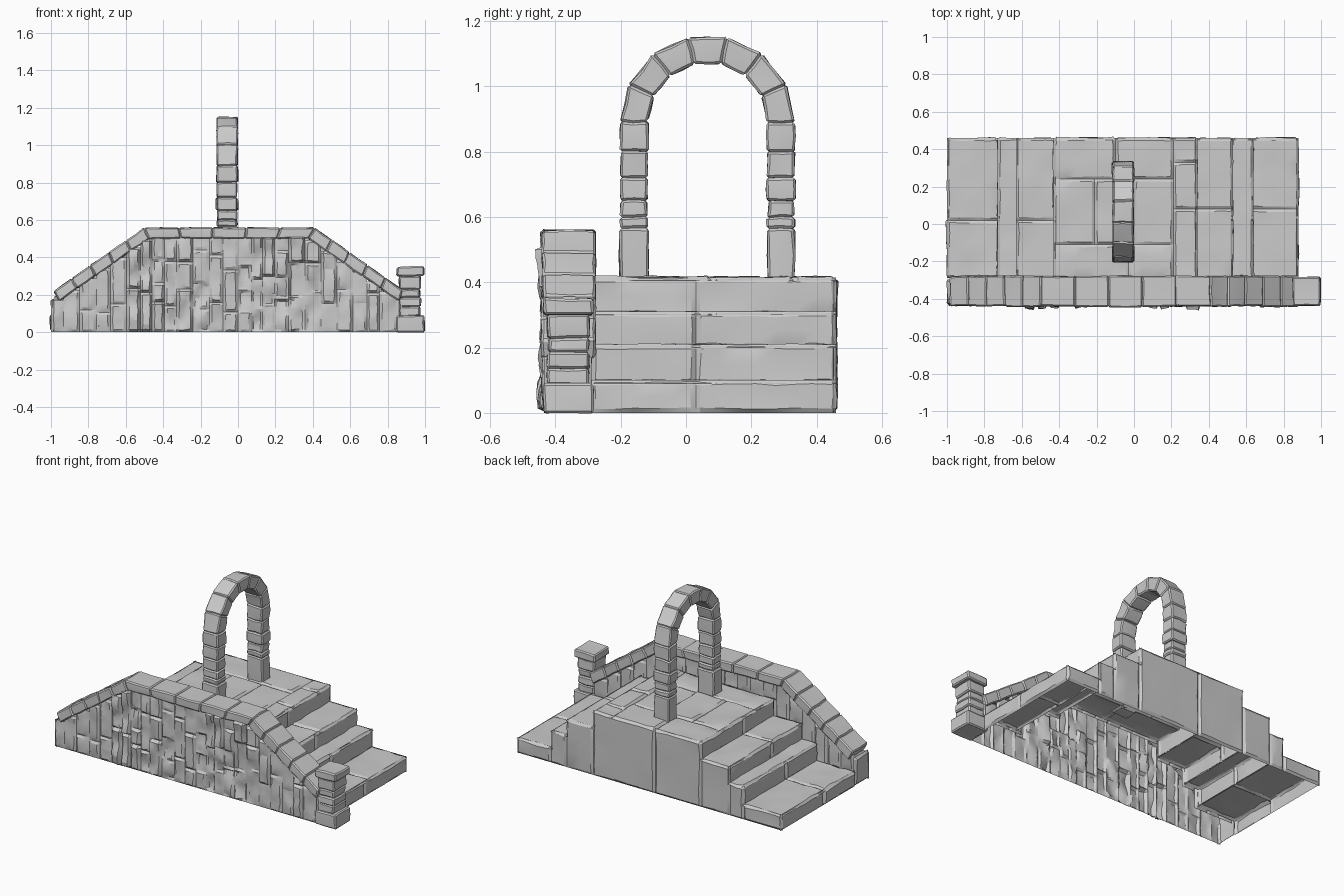
import bpy, bmesh, math, random
from mathutils import Vector as V, noise

if "Cube" in bpy.data.objects:
    bpy.data.objects.remove(bpy.data.objects["Cube"])

random.seed(7)


def finish(bm, name, angle=20):
    me = bpy.data.meshes.new(name)
    bm.to_mesh(me)
    bm.free()
    ob = bpy.data.objects.new(name, me)
    bpy.context.collection.objects.link(ob)
    bpy.ops.object.select_all(action='DESELECT')
    ob.select_set(True)
    bpy.context.view_layer.objects.active = ob
    bpy.ops.object.shade_smooth_by_angle(angle=math.radians(angle))
    return ob


# Open stone face: chipped rim sunk by depth, noisy chiselled middle
def panel(bm, o, u, v, depth=0.01, rough=0.006, cell=0.06):
    o, u, v = V(o), V(u), V(v)
    n = u.cross(v).normalized()
    shift = random.uniform(-0.5, 0.5) * rough

    def stops(length):
        w = min(0.014, length * 0.2) / length
        k = max(2, round(length / cell))
        return [0] + [w + (1 - 2 * w) * i / k for i in range(k + 1)] + [1]

    us, vs = stops(u.length), stops(v.length)
    grid = []
    for i, a in enumerate(us):
        row = []
        for j, b in enumerate(vs):
            p = o + u * a + v * b
            rim = i in (0, len(us) - 1) or j in (0, len(vs) - 1)
            if rim:
                p -= n * depth
            else:
                p += n * (shift + rough * noise.noise(p * 9))
                p += noise.noise_vector(p * 23) * 0.006
            row.append(bm.verts.new(p))
        grid.append(row)
    for i in range(len(us) - 1):
        for j in range(len(vs) - 1):
            bm.faces.new((grid[i][j], grid[i + 1][j], grid[i + 1][j + 1], grid[i][j + 1]))


# Six-sided stone: quad outline pushed along a vector
def block(bm, quad, push):
    a = [bm.verts.new(V(p)) for p in quad]
    b = [bm.verts.new(V(p) + V(push)) for p in quad]
    bm.faces.new(a)
    bm.faces.new(b[::-1])
    for i in range(4):
        bm.faces.new((a[i], b[i], b[(i + 1) % 4], a[(i + 1) % 4]))


def box(bm, lo, hi):
    (x0, y0, z0), (x1, y1, z1) = lo, hi
    block(bm, [(x0, y0, z0), (x1, y0, z0), (x1, y1, z0), (x0, y1, z0)], (0, 0, z1 - z0))


def finish_blocks(bm, name, bevel=0.007, rough=0.006):
    bmesh.ops.recalc_face_normals(bm, faces=bm.faces[:])
    bmesh.ops.bevel(bm, geom=bm.edges[:], offset=bevel, segments=1, affect='EDGES')
    long_edges = [e for e in bm.edges if e.calc_length() > 0.03]
    bmesh.ops.subdivide_edges(bm, edges=long_edges, cuts=1, use_grid_fill=True)
    for vert in bm.verts:
        vert.co += noise.noise_vector(vert.co * 19) * rough
    return finish(bm, name)


Y0, Y1 = -0.29, 0.46
LEFT = [(-1.0, -0.73, 0.10), (-0.73, -0.63, 0.21), (-0.63, -0.43, 0.31)]
RIGHT = [(0.64, 0.88, 0.10), (0.53, 0.64, 0.21), (0.34, 0.53, 0.31)]
TOP = 0.415

# Stair treads
bm = bmesh.new()
for side, cut in ((LEFT, 0.02), (RIGHT, 0.08)):
    for i, (x0, x1, z) in enumerate(side):
        a, b = (x0, x1 + 0.015) if side is LEFT else (x0 - 0.015, x1)
        rows = [Y0, cut if i != 1 else Y1, Y1]
        for y0, y1 in zip(rows, rows[1:]):
            if y1 > y0:
                panel(bm, (a, y0, z), (b - a, 0, 0), (0, y1 - y0, 0))
finish(bm, "stair_treads")

# Platform paving in uneven rows
bm = bmesh.new()
for y0, y1, xs in ((Y0, -0.11, (-0.43, -0.03, 0.21)),
                   (-0.11, 0.24, (-0.43, -0.21, 0.0, 0.21)),
                   (0.24, Y1, (-0.43, -0.1, 0.21))):
    for x0, x1 in zip(xs, xs[1:]):
        panel(bm, (x0, y0, TOP), (x1 - x0, 0, 0), (0, y1 - y0, 0))
for y0, y1 in ((Y0, 0.08), (0.08, 0.33), (0.33, Y1)):
    panel(bm, (0.21, y0, TOP), (0.13, 0, 0), (0, y1 - y0, 0))
finish(bm, "platform_paving")

# Stair risers
bm = bmesh.new()
for side in (LEFT, RIGHT):
    heights = [0.0] + [s[2] for s in side] + [TOP]
    outer = [s[0] if side is LEFT else s[1] for s in side]
    outer.append(-0.43 if side is LEFT else 0.34)
    for i, x in enumerate(outer):
        lo = heights[i] - (0.012 if i else 0)
        rise = heights[i + 1] - lo
        for y0, y1 in ((Y0, 0.03), (0.03, Y1)):
            if side is LEFT:
                panel(bm, (x, y1, lo), (0, y0 - y1, 0), (0, 0, rise))
            else:
                panel(bm, (x, y0, lo), (0, y1 - y0, 0), (0, 0, rise))
finish(bm, "stair_risers")

# Large slabs closing the back of the stairs
bm = bmesh.new()
for x0, x1, z in LEFT + RIGHT + [(-0.43, -0.1, TOP), (-0.1, 0.34, TOP)]:
    panel(bm, (x1, Y1, 0), (x0 - x1, 0, 0), (0, 0, z), cell=0.09)
finish(bm, "back_wall")


# Underside height of the coping over the parapet
def coping_z(x):
    return min(0.50, 0.50 + (x + 0.47) * 0.69, 0.50 - (x - 0.37) * 0.69)


# Rough outer face of the parapet, in broken vertical courses
bm = bmesh.new()
x = -1.0
while x < 0.87:
    w = min(random.uniform(0.06, 0.09), 0.88 - x)
    top, z = coping_z(x + w / 2) + 0.015, 0.0
    while z < top - 0.001:
        h = random.uniform(0.10, 0.26)
        if top - z - h < 0.06:
            h = top - z
        centre = V((x, 0, z))
        worn = min((centre - V((-0.42, 0, 0.1))).length, (centre - V((0.2, 0, 0.15))).length) < 0.24
        panel(bm, (x, -0.432, z), (w, 0, 0), (0, 0, h), 0.008, 0.03 if worn else 0.012, 0.03)
        z += h
    x += w
finish(bm, "parapet_front")

# Inner face of the parapet, above the treads
bm = bmesh.new()
for i in range(20):
    x, w = -0.98 + i * 0.092, 0.092
    low = min([s[2] for s in LEFT + RIGHT if s[0] < x + w and s[1] > x] or [TOP]) - 0.02
    top = coping_z(x + w / 2) + 0.015
    panel(bm, (x + w, -0.295, low), (-w, 0, 0), (0, 0, top - low), 0.008, 0.006, 0.04)
panel(bm, (-0.995, -0.29, 0), (0, -0.145, 0), (0, 0, 0.18))
panel(bm, (0.87, -0.435, 0), (0, 0.145, 0), (0, 0, 0.18))
finish(bm, "parapet_inner")

# Coping stones along the slope, flat and slope
bm = bmesh.new()
upper = [V((-0.985, 0, 0.22)), V((-0.50, 0, 0.56)), V((0.41, 0, 0.56)), V((0.88, 0, 0.225))]
lower = [V((-0.955, 0, 0.165)), V((-0.475, 0, 0.50)), V((0.375, 0, 0.50)), V((0.86, 0, 0.165))]
for k, count in enumerate((5, 5, 5)):
    for i in range(count):
        s, t = i / count, (i + 1) / count
        quad = [lower[k].lerp(lower[k + 1], s), lower[k].lerp(lower[k + 1], t),
                upper[k].lerp(upper[k + 1], t), upper[k].lerp(upper[k + 1], s)]
        grow = random.uniform(0, 0.006)
        block(bm, [q + V((0, -0.438 - grow, 0)) for q in quad], (0, 0.16 + grow, 0))
finish_blocks(bm, "parapet_coping")

# End post: plinth, stacked shaft, cap
bm = bmesh.new()
box(bm, (0.845, -0.437, 0), (0.997, -0.283, 0.09))
levels = (0.085, 0.135, 0.185, 0.23, 0.30)
for z0, z1 in zip(levels, levels[1:]):
    g = random.uniform(0, 0.008)
    box(bm, (0.868 - g, -0.418 - g, z0), (0.97 + g, -0.303 + g, z1))
box(bm, (0.848, -0.437, 0.30), (0.995, -0.283, 0.35))
finish_blocks(bm, "end_post")

# Arch: two stacked legs and a ring of seven wedge stones
bm = bmesh.new()
AX, AW, CY, CZ, RO, RI = -0.114, 0.112, 0.066, 0.89, 0.267, 0.183
joints = (0.40, 0.565, 0.60, 0.65, 0.72, 0.80, CZ)
for side in (-1, 1):
    for z0, z1 in zip(joints, joints[1:]):
        ys = sorted((CY + side * RI, CY + side * RO))
        g = random.uniform(-0.003, 0.004)
        box(bm, (AX - g, ys[0] - g, z0), (AX + AW + g, ys[1] + g, z1))
for i in range(7):
    a, b = math.pi * i / 7, math.pi * (i + 1) / 7
    quad = [(AX, CY + r * math.cos(t), CZ + r * math.sin(t))
            for r, t in ((RI, a), (RO, a), (RO, b), (RI, b))]
    block(bm, quad, (AW, 0, 0))
finish_blocks(bm, "stone_arch")
